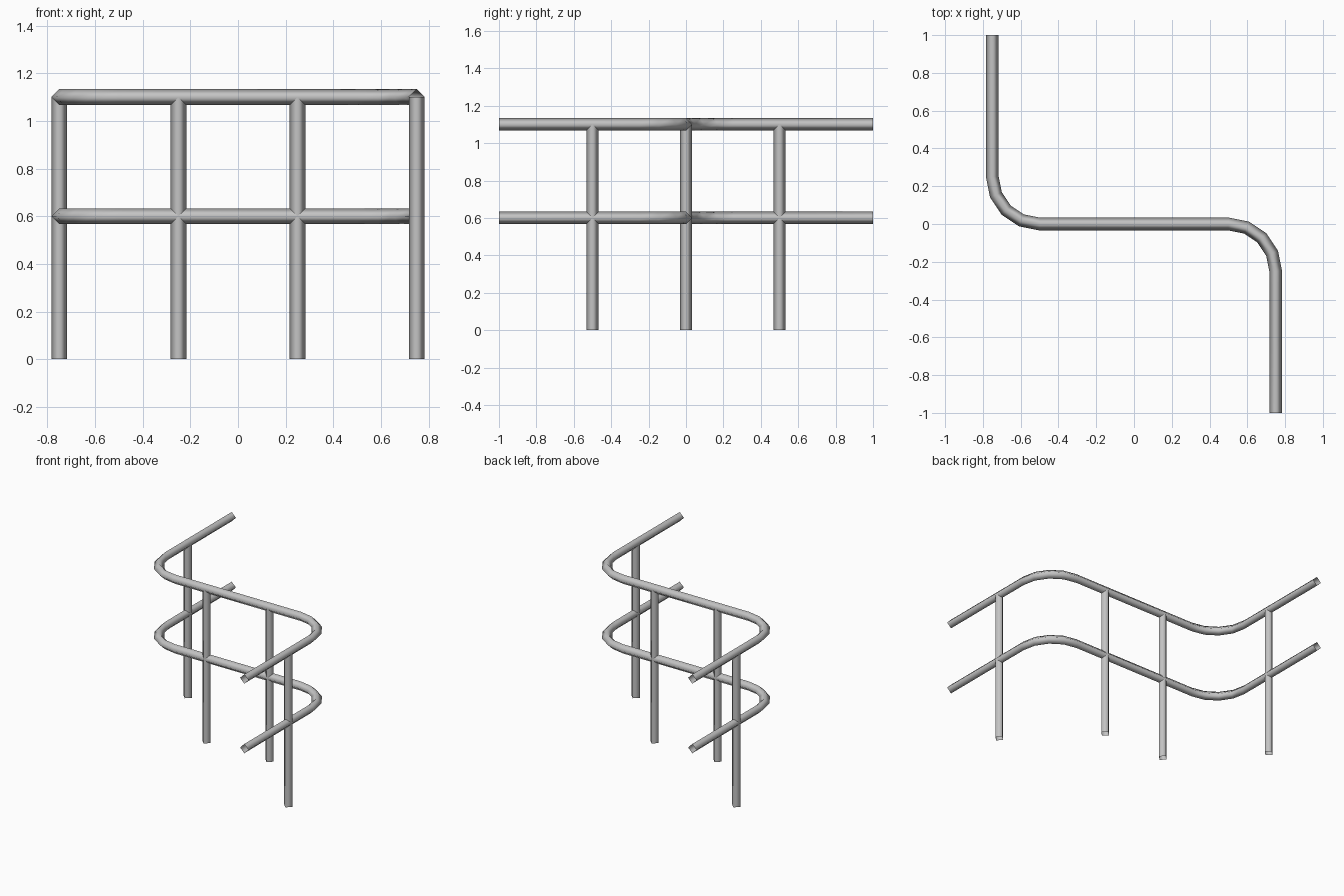
import bpy
import bmesh
from math import cos, sin, pi
from mathutils import Vector

default = bpy.data.objects.get("Cube")
if default:
    bpy.data.objects.remove(default, do_unlink=True)

RADIUS = 0.0333   # half width of the tubing
BEND = 0.25       # radius of the rail bends
HALF_X = 0.75
STEPS = 4         # segments per bend

GREY = (0.55, 0.55, 0.55, 1.0)
steel = bpy.data.materials.new("grey_steel")
steel.use_nodes = True
steel.diffuse_color = GREY
steel.node_tree.nodes["Principled BSDF"].inputs["Base Color"].default_value = GREY


def tube(name, path, up):
    """Open four-sided tube along a path, one corner pointing to 'up'."""
    bm = bmesh.new()
    rings = []
    for i, p in enumerate(path):
        before = (p - path[i - 1]).normalized() if i else None
        after = (path[i + 1] - p).normalized() if i + 1 < len(path) else None
        before, after = before or after, after or before
        tangent = (before + after).normalized()
        side = tangent.cross(up) / tangent.dot(before)   # mitred width
        rings.append([bm.verts.new(p + d * RADIUS) for d in (side, up, -side, -up)])
    for a, b in zip(rings, rings[1:]):
        for k in range(4):
            n = (k + 1) % 4
            bm.faces.new((a[k], a[n], b[n], b[k])).smooth = True
    bmesh.ops.recalc_face_normals(bm, faces=bm.faces)
    # Outer surface must face away from the path
    face = bm.faces[0]
    if face.normal.dot(face.calc_center_median() - (path[0] + path[1]) / 2) < 0:
        bmesh.ops.reverse_faces(bm, faces=bm.faces)
    mesh = bpy.data.meshes.new(name)
    bm.to_mesh(mesh)
    bm.free()
    mesh.materials.append(steel)
    obj = bpy.data.objects.new(name, mesh)
    bpy.context.collection.objects.link(obj)
    return obj


def rail_path(z):
    """S-shaped path: one half, then the same half turned about the centre."""
    half = []
    for i in range(STEPS + 1):
        a = pi / 2 * (1 - i / STEPS)
        half.append(Vector((HALF_X - BEND + BEND * cos(a), -BEND + BEND * sin(a), z)))
    half.append(Vector((HALF_X, -1, z)))
    return [Vector((-p.x, -p.y, z)) for p in reversed(half)] + half


# Horizontal rails
for name, z in (("lower_rail", 0.6), ("top_rail", 1.1)):
    tube(name, rail_path(z), Vector((0, 0, 1)))

# Upright posts
posts = {
    "right_end_post": (-HALF_X, 0.5),
    "right_middle_post": (-0.25, 0),
    "left_middle_post": (0.25, 0),
    "left_end_post": (HALF_X, -0.5),
}
for name, (x, y) in posts.items():
    tube(name, [Vector((x, y, 0)), Vector((x, y, 1.1))], Vector((0, 1, 0)))
